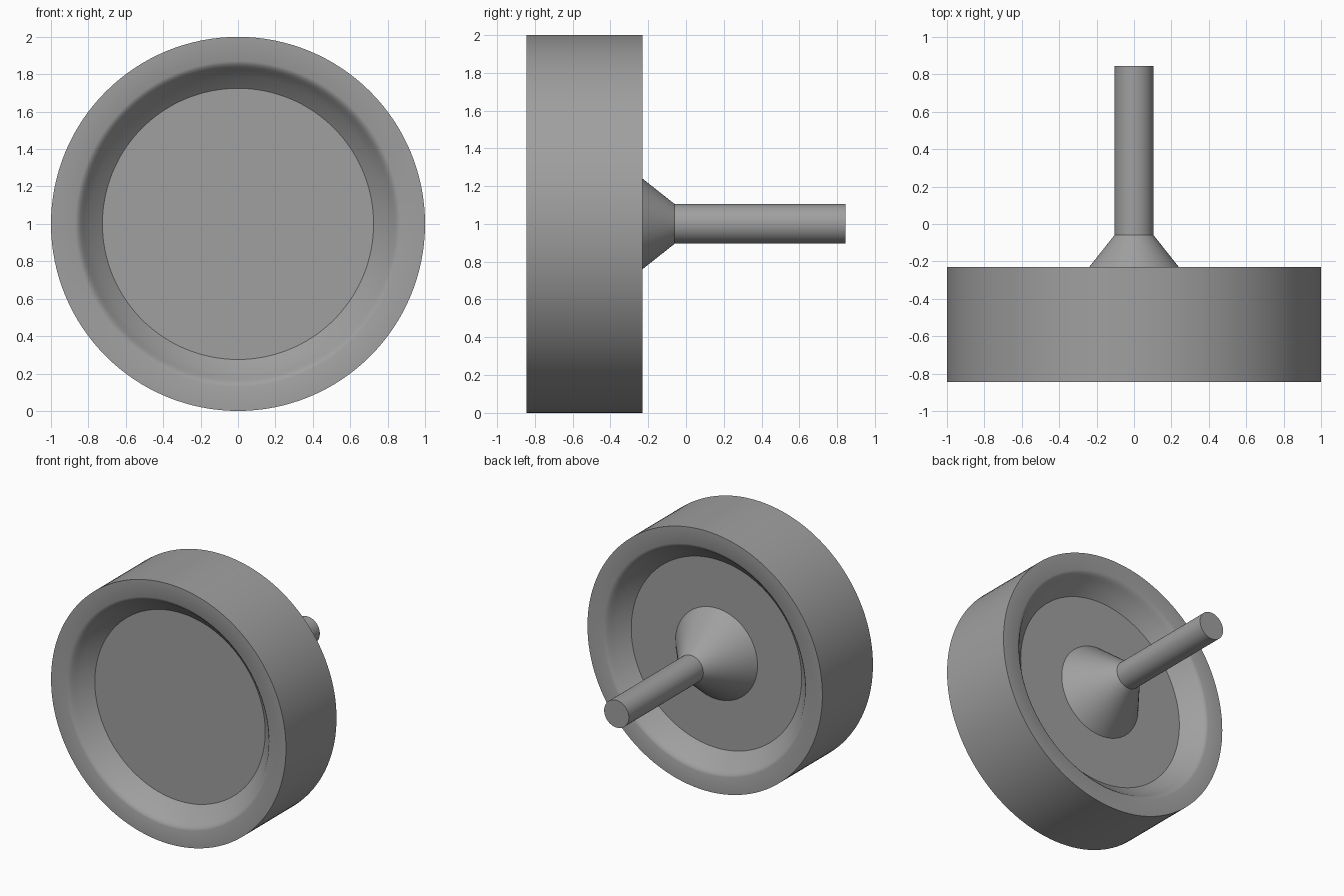
import bpy, bmesh, math

if "Cube" in bpy.data.objects:
    bpy.data.objects.remove(bpy.data.objects["Cube"])

SEGMENTS = 128
AXIS_Z = 1.0

grey = bpy.data.materials.new("plain_grey")
grey.diffuse_color = (0.35, 0.35, 0.35, 1)
grey.use_nodes = True
grey.node_tree.nodes["Principled BSDF"].inputs["Base Color"].default_value = grey.diffuse_color


def lathe(name, profile):
    """Spin (radius, y) points about the y axis; the ends lie on the axis."""
    bm = bmesh.new()
    verts = [bm.verts.new((r, y, AXIS_Z)) for r, y in profile]
    edges = [bm.edges.new(pair) for pair in zip(verts, verts[1:])]
    bmesh.ops.spin(bm, geom=verts + edges, cent=(0, 0, AXIS_Z), axis=(0, 1, 0),
                   angle=math.tau, steps=SEGMENTS)
    bmesh.ops.remove_doubles(bm, verts=bm.verts, dist=1e-5)
    bmesh.ops.recalc_face_normals(bm, faces=bm.faces)
    mesh = bpy.data.meshes.new(name)
    bm.to_mesh(mesh)
    bm.free()
    mesh.materials.append(grey)
    obj = bpy.data.objects.new(name, mesh)
    bpy.context.collection.objects.link(obj)
    bpy.ops.object.select_all(action='DESELECT')
    obj.select_set(True)
    bpy.context.view_layer.objects.active = obj
    bpy.ops.object.shade_smooth_by_angle(angle=math.radians(30))
    return obj


FRONT, BACK = -0.845, -0.23

# Rounded lip and sloped wall of the recess: (radius, depth)
recess = [(0.87, 0.0), (0.855, 0.006), (0.84, 0.02), (0.825, 0.04),
          (0.79, 0.082), (0.725, 0.14)]

# Wheel: thick rim with a recessed web on both faces
front_side = [(0, FRONT + 0.14)] + [(r, FRONT + d) for r, d in reversed(recess)]
back_side = [(r, BACK - d) for r, d in recess]

# Conical hub rising from the rear web, then the axle
hub_and_axle = [(0.35, BACK - 0.14), (0.105, -0.06), (0.105, 0.845), (0, 0.845)]

lathe("wheel_with_axle",
      front_side + [(1.0, FRONT), (1.0, BACK)] + back_side + hub_and_axle)
